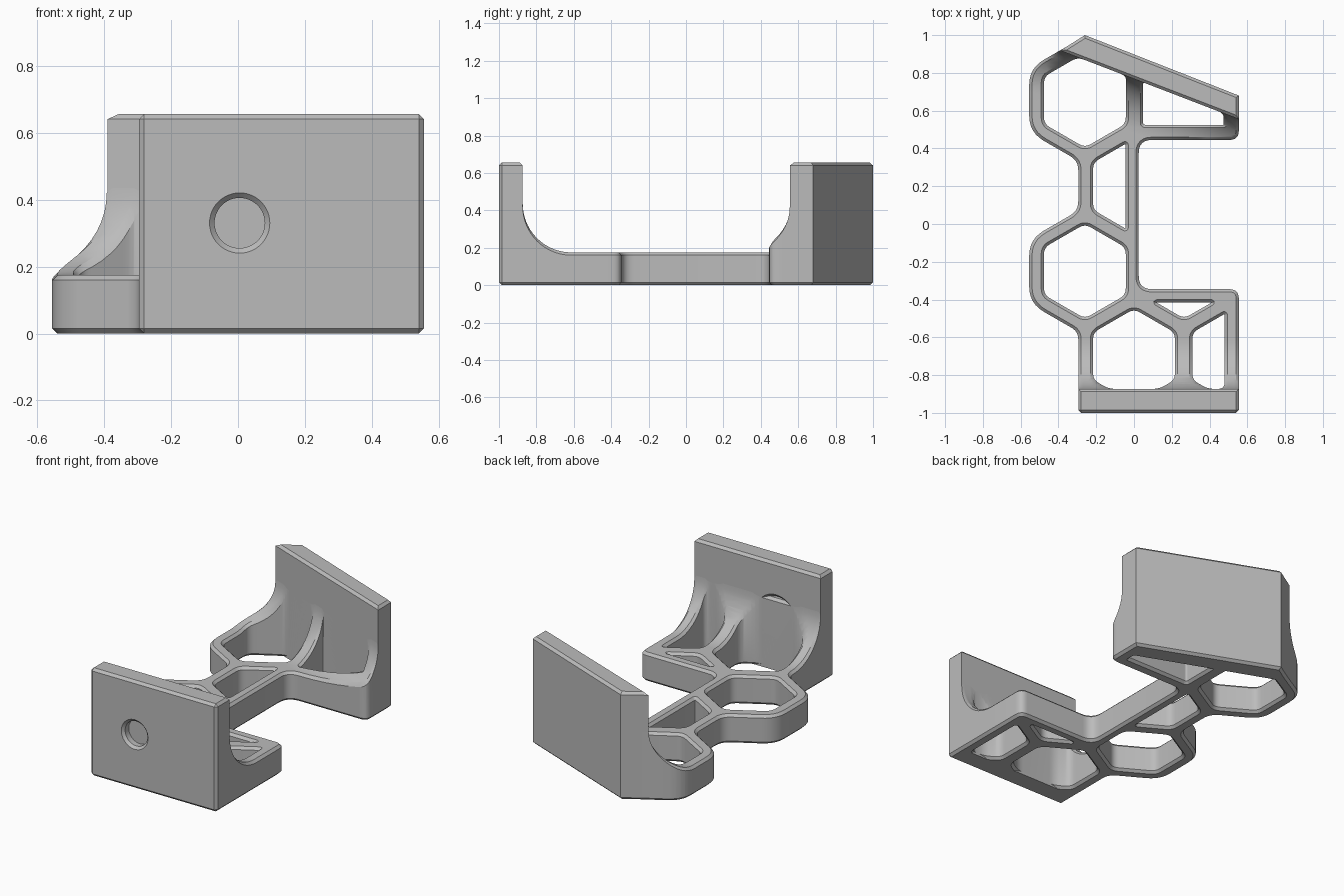
import bpy, bmesh, math
from mathutils import Vector

cube = bpy.data.objects.get("Cube")
if cube:
    bpy.data.objects.remove(cube)

BASE_H, PLATE_H, CHAMFER, FILLET = 0.175, 0.655, 0.015, 0.26

grey = bpy.data.materials.new("bracket grey")
grey.use_nodes = True
grey.diffuse_color = (0.5, 0.5, 0.5, 1)
grey.node_tree.nodes["Principled BSDF"].inputs["Base Color"].default_value = (0.5, 0.5, 0.5, 1)

# inner faces of the two plates: a point on the face and the inward direction
FRONT = (Vector((0, -0.873)), Vector((0, 1)))
back_a, back_b = Vector((-0.39, 0.918)), Vector((0.555, 0.555))
along = (back_b - back_a).normalized()
BACK = (back_a, Vector((along.y, -along.x)))


def finish(obj):
    """Give the object its colour and smooth only its gentle edges."""
    obj.data.materials.clear()
    obj.data.materials.append(grey)
    bpy.ops.object.select_all(action='DESELECT')
    obj.select_set(True)
    bpy.context.view_layer.objects.active = obj
    bpy.ops.object.shade_smooth_by_angle(angle=math.radians(30))


def new_object(name, bm):
    bmesh.ops.recalc_face_normals(bm, faces=bm.faces)
    mesh = bpy.data.meshes.new(name)
    bm.to_mesh(mesh)
    bm.free()
    obj = bpy.data.objects.new(name, mesh)
    bpy.context.collection.objects.link(obj)
    return obj


def rounded(points, cuts, steps=6):
    """Round each corner of a polygon, starting the given length before it."""
    out = []
    n = len(points)
    for i, (p, cut) in enumerate(zip(points, cuts)):
        a, b = points[i - 1] - p, points[(i + 1) % n] - p
        if a.angle(b) < math.radians(80):
            cut = min(cut, 0.008)
        cut = min(cut, 0.45 * a.length, 0.45 * b.length)
        if cut < 0.001:
            out.append(p)
            continue
        s, e = p + a.normalized() * cut, p + b.normalized() * cut
        for k in range(steps + 1):
            t = k / steps
            out.append(s * (1 - t) ** 2 + p * 2 * t * (1 - t) + e * t * t)
    return out


def clip(points, origin, normal):
    """Keep the side of a polygon that the normal points to."""
    out = []
    for i, p in enumerate(points):
        q = points[(i + 1) % len(points)]
        dp, dq = (p - origin).dot(normal), (q - origin).dot(normal)
        if dp >= 0:
            out.append(p)
        if dp * dq < 0:
            out.append(p + (q - p) * (dp / (dp - dq)))
    return out


def hex_hole(cx, cy, *limits):
    pts = [Vector((cx + 0.25 * math.sin(k * math.pi / 3), cy + 0.25 * math.cos(k * math.pi / 3)))
           for k in range(6)]
    for origin, normal in (FRONT, BACK) + limits:
        pts = clip(pts, Vector(origin), Vector(normal))
    return rounded(pts, [0.035] * len(pts))


# honeycomb floor: outline corners with their rounding
outline = [
    (-0.295, -0.95, 0), (0.555, -0.95, 0), (0.555, -0.345, 0.05), (0.025, -0.345, 0.07),
    (0.025, 0.445, 0.07), (0.555, 0.445, 0.05), (0.555, 0.62, 0), (-0.32, 0.96, 0),
    (-0.555, 0.825, 0.09), (-0.555, 0.485, 0.09), (-0.295, 0.335, 0.05),
    (-0.295, 0.07, 0.05), (-0.555, -0.08, 0.09), (-0.555, -0.42, 0.09), (-0.295, -0.57, 0.04),
]
loops = [rounded([Vector(p[:2]) for p in outline], [p[2] for p in outline])]
loops += [
    hex_hole(-0.26, 0.655),
    hex_hole(-0.26, -0.25),
    hex_hole(0, -0.70),
    hex_hole(0, 0.2, ((-0.045, 0), (-1, 0))),
    hex_hole(0.265, 0.655, ((0, 0.525), (0, 1)), ((0.475, 0), (-1, 0))),
    hex_hole(0.265, -0.25, ((0, -0.415), (0, -1))),
    hex_hole(0.525, -0.70, ((0.48, 0), (-1, 0))),
]
curve = bpy.data.curves.new("floor_profile", 'CURVE')
curve.dimensions = '2D'
curve.fill_mode = 'BOTH'
curve.extrude = BASE_H / 2 - CHAMFER
curve.bevel_depth = CHAMFER
curve.bevel_resolution = 0
curve.offset = -CHAMFER
for loop in loops:
    spline = curve.splines.new('POLY')
    spline.points.add(len(loop) - 1)
    for point, p in zip(spline.points, loop):
        point.co = (p.x, p.y, 0, 1)
    spline.use_cyclic_u = True
profile = bpy.data.objects.new("floor_profile", curve)
bpy.context.collection.objects.link(profile)
bpy.context.view_layer.update()
flat = bpy.data.meshes.new_from_object(profile.evaluated_get(bpy.context.evaluated_depsgraph_get()))
bpy.data.objects.remove(profile)

bm = bmesh.new()
bm.from_mesh(flat)
bmesh.ops.remove_doubles(bm, verts=bm.verts, dist=0.0003)
bmesh.ops.translate(bm, verts=bm.verts, vec=(0, 0, BASE_H / 2))

# sweep the ribs up into each plate along a quarter circle
STEPS = 14
for origin, normal in (FRONT, BACK):
    for k in range(STEPS + 1):
        d = FILLET * (1 - math.cos(k / STEPS * math.pi / 2))
        bmesh.ops.bisect_plane(bm, geom=bm.verts[:] + bm.edges[:] + bm.faces[:], dist=0.00005,
                               plane_co=(origin + normal * d).to_3d(), plane_no=normal.to_3d())
for v in bm.verts:
    if v.co.z > BASE_H / 2:
        d = min((v.co.xy - o).dot(n) for o, n in (FRONT, BACK))
        d = FILLET - min(max(d, 0), FILLET)
        v.co.z += FILLET - math.sqrt(max(FILLET ** 2 - d ** 2, 0))
finish(new_object("honeycomb_floor", bm))


def plate(name, corners, chamfer_sides):
    """Upright slab; the last two corners are its inner face."""
    bm = bmesh.new()
    low = [bm.verts.new((x, y, 0)) for x, y in corners]
    top = [bm.verts.new((x, y, PLATE_H)) for x, y in corners]
    bm.faces.new(low[::-1])
    bm.faces.new(top)
    for i in range(4):
        j = (i + 1) % 4
        bm.faces.new((low[i], low[j], top[j], top[i]))
    edges = []
    for i in range(4):
        j = (i + 1) % 4
        edges.append(bm.edges.get((top[i], top[j])))
        if i != 2:
            edges.append(bm.edges.get((low[i], low[j])))
        if i < 2 and chamfer_sides:
            edges.append(bm.edges.get((low[i], top[i])))
    bmesh.ops.bevel(bm, geom=edges, offset=CHAMFER, segments=1, affect='EDGES', profile=0.5)
    return new_object(name, bm)


front_plate = plate("front_plate", [(-0.295, -1), (0.555, -1), (0.555, -0.873), (-0.295, -0.873)], True)
back_plate = plate("back_plate", [(0.555, 0.68), (-0.26, 1.0), back_a, back_b], False)

# countersunk screw hole, turned around the y axis
bm = bmesh.new()
rings = []
for y, r in [(-1.01, 0.1), (-0.985, 0.075), (-0.93, 0.075), (-0.93, 0.115), (-0.89, 0.115), (-0.86, 0.145)]:
    rings.append([bm.verts.new((0.005 + r * math.cos(a), y, 0.33 + r * math.sin(a)))
                  for a in (k * math.tau / 48 for k in range(48))])
for a, b in zip(rings, rings[1:]):
    for k in range(48):
        bm.faces.new((a[k - 1], a[k], b[k], b[k - 1]))
bm.faces.new(rings[0])
bm.faces.new(rings[-1])
cutter = new_object("screw_hole_cutter", bm)
cutter.hide_render = True
mod = front_plate.modifiers.new("screw_hole", 'BOOLEAN')
mod.operation = 'DIFFERENCE'
mod.solver = 'EXACT'
mod.object = cutter
bpy.context.view_layer.objects.active = front_plate
bpy.ops.object.modifier_apply(modifier=mod.name)
bpy.data.objects.remove(cutter)

finish(front_plate)
finish(back_plate)
